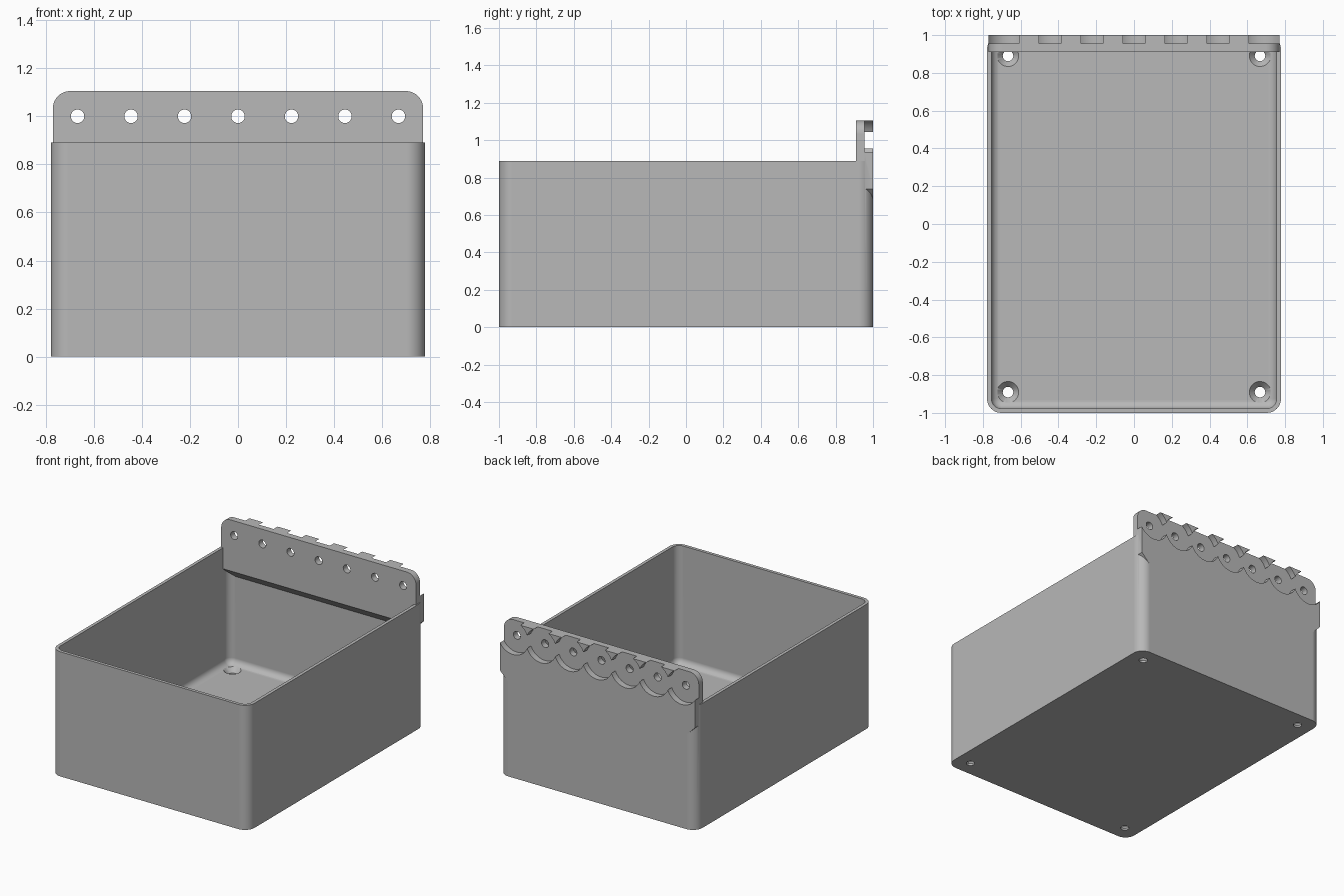
import bpy
import bmesh
from math import sin, cos, pi, radians
from mathutils import Matrix

default = bpy.data.objects.get("Cube")
if default:
    bpy.data.objects.remove(default, do_unlink=True)

HX, HY, H = 0.778, 1.0, 0.89      # bin half width, half depth, height
WALL, FLOOR, R = 0.023, 0.045, 0.075
FRONT, BACK = 0.91, 1.0           # hanger plate depth range
PITCH, HOLE_Z, TOP = 0.2225, 1.0, 1.105

grey = bpy.data.materials.new("grey plastic")
grey.use_nodes = True
grey.diffuse_color = (0.48, 0.48, 0.48, 1)
grey.node_tree.nodes["Principled BSDF"].inputs["Base Color"].default_value = (0.48, 0.48, 0.48, 1)


def make(name, bm):
    bmesh.ops.recalc_face_normals(bm, faces=bm.faces)
    mesh = bpy.data.meshes.new(name)
    bm.to_mesh(mesh)
    bm.free()
    mesh.materials.append(grey)
    obj = bpy.data.objects.new(name, mesh)
    bpy.context.collection.objects.link(obj)
    return obj


def rounded(inset, z, steps=8):
    """Rounded rectangle loop, inset from the bin outline."""
    r = max(R - inset, 0.012)
    cx, cy = HX - inset - r, HY - inset - r
    pts = []
    for q, (sx, sy) in enumerate([(1, 1), (-1, 1), (-1, -1), (1, -1)]):
        for i in range(steps + 1):
            a = (q + i / steps) * pi / 2
            pts.append((sx * cx + r * cos(a), sy * cy + r * sin(a), z))
    return pts


def loft(name, loops):
    bm = bmesh.new()
    rings = [[bm.verts.new(p) for p in loop] for loop in loops]
    n = len(rings[0])
    for a, b in zip(rings, rings[1:]):
        for i in range(n):
            j = (i + 1) % n
            bm.faces.new((a[i], a[j], b[j], b[i]))
    bm.faces.new(rings[0])
    bm.faces.new(rings[-1])
    return make(name, bm)


def cylinder(name, r1, r2, depth, centre, along_y=False, sides=48):
    bm = bmesh.new()
    m = Matrix.Translation(centre)
    if along_y:
        m = m @ Matrix.Rotation(radians(90), 4, 'X')
    bmesh.ops.create_cone(bm, cap_ends=True, segments=sides, radius1=r1,
                          radius2=r2, depth=depth, matrix=m)
    return make(name, bm)


def combine(target, tool, operation):
    mod = target.modifiers.new(operation.lower(), 'BOOLEAN')
    mod.operation, mod.object, mod.solver = operation, tool, 'EXACT'
    bpy.context.view_layer.objects.active = target
    bpy.ops.object.modifier_apply(modifier=mod.name)
    bpy.data.objects.remove(tool, do_unlink=True)


# Open bin with a fillet between walls and floor
fillet = 0.045
loops = [rounded(0, 0), rounded(0, H), rounded(WALL, H)]
for i in range(7):
    a = i / 6 * pi / 2
    loops.append(rounded(WALL + fillet * (1 - cos(a)), FLOOR + fillet * (1 - sin(a))))
storage_bin = loft("storage_bin", loops)

# Hanger plate: rounded top corners, extruded through its depth
half, low, corner = 0.77, 0.74, 0.072
outline = [(-half, low), (half, low)]
for side in (1, -1):
    for i in range(9):
        a = i / 8 * pi / 2 + (0 if side > 0 else pi / 2)
        outline.append((side * (half - corner) + corner * cos(a),
                        TOP - corner + corner * sin(a)))
plate = loft("hanger_plate", [[(x, y, z) for x, z in outline] for y in (FRONT, BACK)])


# Tapered support below the plate
def rect(w, y, z):
    return [(-w, y, z), (w, y, z), (w, BACK, z), (-w, BACK, z)]


support = loft("plate_support", [rect(half, FRONT, low), rect(half - 0.075, FRONT + 0.075, low - 0.075)])
combine(plate, support, 'UNION')
combine(storage_bin, plate, 'UNION')

# Overlapping round pockets and through holes along the hanger
for k in range(-3, 4):
    x = k * PITCH
    combine(storage_bin, cylinder("pocket", 0.12, 0.12, 0.1, (x, 1.005, HOLE_Z), True), 'DIFFERENCE')
    combine(storage_bin, cylinder("peg_hole", 0.028, 0.028, 0.3, (x, 0.93, HOLE_Z), True, 32), 'DIFFERENCE')

# Countersunk screw holes in the floor
for sx in (-1, 1):
    for sy in (-1, 1):
        x, y = sx * 0.667, sy * 0.89
        combine(storage_bin, cylinder("screw_hole", 0.028, 0.028, 0.3, (x, y, 0), sides=32), 'DIFFERENCE')
        combine(storage_bin, cylinder("countersink", 0.028, 0.058, 0.034, (x, y, FLOOR - 0.015), sides=32), 'DIFFERENCE')

# Smooth curves with crisp edges
bpy.ops.object.select_all(action='DESELECT')
storage_bin.select_set(True)
bpy.context.view_layer.objects.active = storage_bin
bpy.ops.object.shade_smooth_by_angle(angle=radians(30))
normals = storage_bin.modifiers.new("even_normals", 'WEIGHTED_NORMAL')
normals.keep_sharp = True
